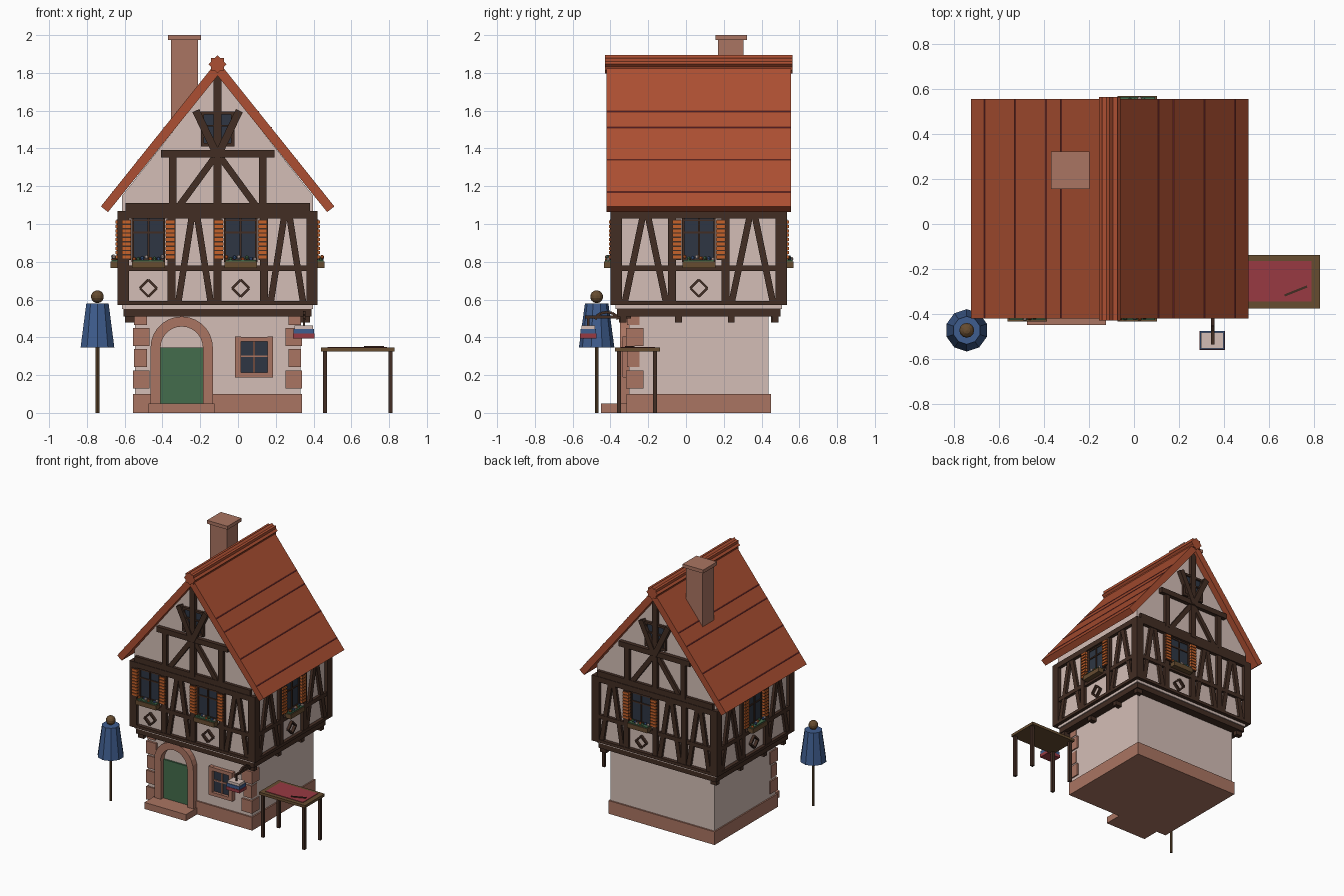
import bpy, bmesh, math, random
from mathutils import Matrix, Vector

random.seed(4)
if "Cube" in bpy.data.objects:
    bpy.data.objects.remove(bpy.data.objects["Cube"], do_unlink=True)


def material(name, rgb):
    lin = [((c / 255 + 0.055) / 1.055) ** 2.4 for c in rgb] + [1]
    m = bpy.data.materials.new(name)
    m.use_nodes = True
    m.diffuse_color = lin
    m.node_tree.nodes["Principled BSDF"].inputs["Base Color"].default_value = lin
    return m


PLASTER = material("plaster", (212, 190, 182))
STONE = material("stone", (170, 117, 98))
TIMBER = material("timber", (66, 45, 35))
ROOF = material("roof_tile", (172, 79, 50))
GREEN = material("door_green", (68, 108, 76))
GLASS = material("glass", (46, 54, 67))
ORANGE = material("shutter_orange", (198, 98, 42))
BLUE = material("cloth_blue", (63, 93, 142))
WOOD = material("wood", (102, 76, 48))
CRIMSON = material("crimson", (152, 58, 66))


class Part:
    """Collects simple solids of one colour into a single object."""

    def __init__(self, name, mat):
        self.name, self.mat, self.bm = name, mat, bmesh.new()

    def box(self, lo, hi, M=Matrix()):
        lo, hi = Vector(lo), Vector(hi)
        S = Matrix.Diagonal((*(hi - lo), 1))
        bmesh.ops.create_cube(self.bm, size=1, matrix=M @ Matrix.Translation((lo + hi) / 2) @ S)

    def bar(self, p, q, w, t):
        """Square-ended bar between two points."""
        p, q = Vector(p), Vector(q)
        R = (q - p).to_track_quat('Z', 'Y').to_matrix().to_4x4()
        self.box((-w / 2, -t / 2, 0), (w / 2, t / 2, (q - p).length), Matrix.Translation(p) @ R)

    def plank(self, M, p, q, w, near, far):
        """Flat beam on a wall face between two (u, z) points."""
        d = Vector(q) - Vector(p)
        L = Matrix.Translation((p[0], 0, p[1])) @ Matrix.Rotation(math.atan2(d.x, d.y), 4, 'Y')
        self.box((-w / 2, -far, 0), (w / 2, -near, d.length), M @ L)

    def prism(self, pts, y0, y1):
        f = self.bm.faces.new([self.bm.verts.new((x, y0, z)) for x, z in pts])
        r = bmesh.ops.extrude_face_region(self.bm, geom=[f])
        for v in r["geom"]:
            if isinstance(v, bmesh.types.BMVert):
                v.co.y = y1

    def cone(self, at, r1, r2, h, n):
        bmesh.ops.create_cone(self.bm, cap_ends=True, segments=n, radius1=r1, radius2=r2,
                              depth=h, matrix=Matrix.Translation(Vector(at) + Vector((0, 0, h / 2))))

    def ball(self, at, r, n=8):
        bmesh.ops.create_uvsphere(self.bm, u_segments=n, v_segments=max(4, n // 2 + 1),
                                  radius=r, matrix=Matrix.Translation(at))

    def done(self):
        bmesh.ops.recalc_face_normals(self.bm, faces=self.bm.faces)
        me = bpy.data.meshes.new(self.name)
        self.bm.to_mesh(me)
        self.bm.free()
        me.materials.append(self.mat)
        ob = bpy.data.objects.new(self.name, me)
        bpy.context.collection.objects.link(ob)


CX, CY = -0.108, 0.068
HOUSE = Matrix.Translation((CX, CY, 0))


def slab(part, hx, hy, z0, z1):
    part.box((-hx, -hy, z0), (hx, hy, z1), HOUSE)


# Walls: ground floor block and upper storey with gables
walls = Part("walls", PLASTER)
slab(walls, 0.438, 0.37, 0.05, 0.53)
walls.prism([(CX - .505, .55), (CX + .505, .55), (CX + .505, 1.15), (CX, 1.79), (CX - .505, 1.15)],
            CY - .44, CY + .44)
walls.done()

# Plinth, step and corner stones
stone = Part("plinth_and_corner_stones", STONE)
slab(stone, 0.448, 0.382, 0, 0.1)
stone.box((-.475, -.45, 0), (-.125, -.3, .05))
for s in (-1, 1):
    for i in range(4):
        long = i % 2
        a, b = 0.448 - 0.006 * long, 0.36 + 0.015 * long
        z = 0.13 + 0.112 * i
        x0, x1 = sorted((CX + s * a, CX + s * b))
        stone.box((x0, CY - .386 + .006 * long, z), (x1, -.225 - .02 * long, z + .095))
stone.done()

# Door with arched surround
DX, SPRING = -0.298, 0.345
door = Part("door", GREEN)
door.box((DX - .115, -.315, .05), (DX + .115, -.29, SPRING))
door.done()
arch = Part("door_surround", STONE)
ring = [(r, math.pi * k / 14) for r, ks in ((.165, range(15)), (.112, range(14, -1, -1))) for k in ks]
arch.prism([(DX + r * math.cos(a), SPRING + r * math.sin(a)) for r, a in ring], -.35, -.28)
for s in (-1, 1):
    arch.box((DX + s * .1385 - .0265, -.345, .05), (DX + s * .1385 + .0265, -.28, SPRING))
arch.done()

# Ground floor window
pane = Part("lower_window_glass", GLASS)
pane.box((.005, -.31, .205), (.165, -.29, .39))
pane.done()
frame = Part("lower_window_frame", STONE)
for x in (0, .17):
    frame.box((x - .015, -.335, .19), (x + .015, -.29, .405))
for z in (.2, .39):
    frame.box((-.015, -.333, z - .013), (.185, -.29, z + .013))
frame.box((.08, -.318, .2), (.09, -.29, .39))
frame.box((.01, -.317, .295), (.16, -.29, .305))
frame.done()

# Timber framing of the upper storey on all four faces
timber = Part("timber_frame", TIMBER)
glass = Part("upper_window_glass", GLASS)
slats = Part("shutters", ORANGE)
boxes = Part("flower_boxes", WOOD)
flowers = [Part("flowers_" + m.name, m) for m in (ORANGE, GREEN, BLUE, PLASTER)]
leaves = Part("flower_leaves", GREEN)


def window_bay(M, u, d):
    glass.plank(M, (u, .8), (u, 1.03), .17, d - .01, d + .008)
    for du, w in ((-.083, .012), (0, .01), (.083, .012)):
        timber.plank(M, (u + du, .8), (u + du, 1.03), w, d, d + .016)
    for z in (.81, .955, 1.02):
        timber.plank(M, (u - .08, z), (u + .08, z), .01, d, d + .014)
    for s in (-1, 1):
        timber.plank(M, (u + s * .116, .81), (u + s * .116, 1.025), .046, d, d + .03)
        for i in range(9):
            z = .825 + i * .0232
            slats.plank(M, (u + s * .116 - .024, z), (u + s * .116 + .024, z), .016, d, d + .036)
    boxes.box((u - .087, -d - .062, .768), (u + .087, -d - .015, .802), M)
    leaves.box((u - .08, -d - .056, .8), (u + .08, -d - .022, .81), M)
    for i in range(8):
        at = M @ Vector((u - .075 + i * .0215, -d - random.uniform(.03, .05), random.uniform(.812, .828)))
        flowers[i % 4].ball(at, .011, 5)
    c = [(u, .705), (u + .045, .66), (u, .615), (u - .045, .66)]
    for i in range(4):
        timber.plank(M, c[i], c[(i + 1) % 4], .012, d, d + .02)


def brace_bay(M, u, d, spread):
    for s in (-1, 1):
        timber.plank(M, (u + s * spread, .59), (u + s * .014, 1.04), .034, d - .01, d + .02)


def gable(M, d):
    for s in (-1, 1):
        timber.plank(M, (s * .238, 1.09), (s * .238, 1.36), .04, d, d + .024)
        timber.plank(M, (s * .2, 1.1), (s * .01, 1.36), .035, d, d + .02)
        timber.plank(M, (0, 1.36), (s * .115, 1.6), .04, d, d + .034)
        timber.plank(M, (s * .08, 1.41), (s * .08, 1.595), .018, d, d + .02)
    timber.plank(M, (-.3, 1.372), (.3, 1.372), .04, d, d + .03)
    timber.plank(M, (0, 1.09), (0, 1.8), .042, d, d + .026)
    for z, w in ((1.42, .02), (1.52, .01), (1.588, .016)):
        timber.plank(M, (-.085, z), (.085, z), w, d, d + .022)
    glass.plank(M, (0, 1.41), (0, 1.59), .16, d - .01, d + .01)


# Bays per face: W is a window, A is a pair of braces
for turn, bays in enumerate(("WAWA", "AWA", "AWAA", "AWA")):
    M = HOUSE @ Matrix.Rotation(turn * math.pi / 2, 4, 'Z')
    end = turn % 2 == 0
    d, half, step, spread = (.44, .505, .2445, .085) if end else (.505, .442, .283, .108)
    n = len(bays)
    for i, kind in enumerate(bays):
        u = (i - (n - 1) / 2) * step
        if kind == "W":
            window_bay(M, u, d)
        else:
            brace_bay(M, u, d, spread)
        if i:
            timber.plank(M, (u - step / 2, .58), (u - step / 2, 1.05), .042, d - .01, d + .023)
    timber.plank(M, (-half, .765), (half, .765), .03, d - .01, d + .022)
    if end:
        gable(M, d)
    else:
        for y in (-.4, -.108, .172, .405):
            timber.box((y - .018, -.49, .478), (y + .018, -.44, .52), M)

# Corner posts, sills and top plates
for sx in (-1, 1):
    for sy in (-1, 1):
        timber.box((sx * .5 - .03, sy * .437 - .03, .57), (sx * .5 + .03, sy * .437 + .03, 1.07), HOUSE)
slab(timber, .497, .433, .51, .575)
slab(timber, .53, .467, .57, .592)
slab(timber, .53, .467, 1.03, 1.07)
slab(timber, .488, .463, 1.07, 1.112)
for p in [timber, glass, slats, boxes, leaves] + flowers:
    p.done()

# Roof slopes with thin course seams, and ridge
roof = Part("roof", ROOF)
seams = Part("roof_seams", CRIMSON)
for s in (-1, 1):
    roof.prism([(CX, 1.865), (CX + s * .618, 1.093), (CX + s * .58, 1.063), (CX, 1.785)], CY - .488, CY + .488)
    for z in (1.17, 1.34, 1.51, 1.595):
        x = (1.865 - z) * .618 / .772
        seams.bar((CX + s * x, CY - .487, z), (CX + s * x, CY + .487, z), .005, .005)
roof.done()
seams.done()
ridge = Part("ridge_cap", ROOF)
for a in (0, math.pi / 4):
    M = Matrix.Translation((CX, CY, 1.846)) @ Matrix.Rotation(a, 4, 'Y')
    ridge.box((-.034, -.497, -.034), (.034, .497, .034), M)
ridge.done()

# Chimney
chimney = Part("chimney", STONE)
chimney.box((-.355, .17, 1.45), (-.212, .305, 1.98))
chimney.box((-.37, .155, 1.974), (-.197, .322, 2))
chimney.done()

# Closed parasol on a pole
PX, PY = -.744, -.473
pole = Part("parasol_pole", WOOD)
pole.cone((PX, PY, 0), .01, .01, .4, 8)
pole.ball((PX, PY, .615), .034, 12)
pole.done()
parasol = Part("parasol_cloth", BLUE)
parasol.cone((PX, PY, .345), .094, .062, .235, 10)
parasol.done()

# Table with cloth and quill
table = Part("table_top", WOOD)
table.box((.44, -.375, .325), (.828, -.137, .345))
table.done()
legs = Part("table_legs", TIMBER)
for x in (.46, .808):
    for y in (-.355, -.165):
        legs.box((x - .011, y - .011, 0), (x + .011, y + .011, .33))
legs.bar((.67, -.318, .351), (.77, -.278, .351), .01, .008)
legs.done()
cloth = Part("table_cloth", CRIMSON)
cloth.box((.475, -.345, .34), (.79, -.165, .349))
cloth.done()

# Hanging stack of books on a curved bracket
for name, mat, z, g in (("book_low", CRIMSON, .395, 0), ("book_middle", BLUE, .42, .002),
                        ("book_top", PLASTER, .438, .007)):
    book = Part(name, mat)
    book.box((.292 + g, -.56 + g, z), (.405 - g, -.475 - g, z + .024))
    book.done()
bracket = Part("sign_bracket", TIMBER)
bracket.bar((.35, -.535, .508), (.35, -.29, .508), .014, .014)
bracket.bar((.35, -.518, .455), (.35, -.518, .515), .012, .012)
bow = [(.35, -.42 + .06 * math.cos(k * math.pi / 6), .495 + .038 * math.sin(k * math.pi / 6)) for k in range(7)]
for p, q in zip(bow, bow[1:]):
    bracket.bar(p, q, .014, .014)
bracket.done()
